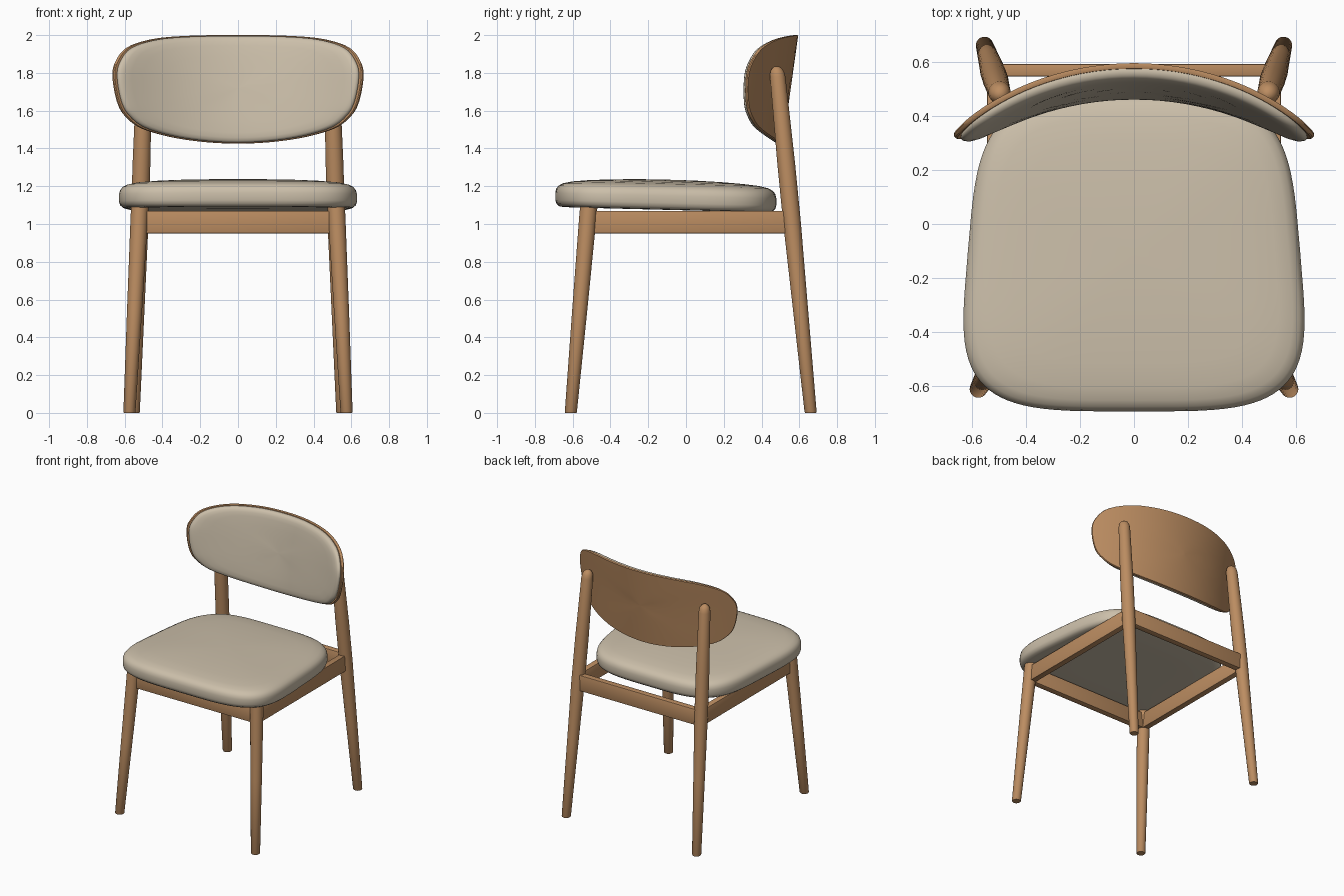
import bpy, bmesh, math
from mathutils import Vector

cube = bpy.data.objects.get("Cube")
if cube:
    bpy.data.objects.remove(cube)


def material(name, rgb):
    m = bpy.data.materials.new(name)
    m.use_nodes = True
    m.diffuse_color = (*rgb, 1)
    m.node_tree.nodes["Principled BSDF"].inputs["Base Color"].default_value = (*rgb, 1)
    return m


wood = material("warm oak", (0.50, 0.265, 0.12))
fabric = material("beige upholstery", (0.60, 0.52, 0.40))


def finish(name, bm, mat, angle=40):
    bmesh.ops.recalc_face_normals(bm, faces=bm.faces)
    mesh = bpy.data.meshes.new(name)
    bm.to_mesh(mesh)
    bm.free()
    mesh.materials.append(mat)
    ob = bpy.data.objects.new(name, mesh)
    bpy.context.collection.objects.link(ob)
    bpy.ops.object.select_all(action='DESELECT')
    ob.select_set(True)
    bpy.context.view_layer.objects.active = ob
    bpy.ops.object.shade_smooth_by_angle(angle=math.radians(angle))
    return ob


def loft(name, rings, mat, angle=40):
    """Skin a stack of closed rings and cap both ends."""
    bm = bmesh.new()
    loops = [[bm.verts.new(p) for p in ring] for ring in rings]
    n = len(loops[0])
    for a, b in zip(loops, loops[1:]):
        for i in range(n):
            j = (i + 1) % n
            bm.faces.new((a[i], a[j], b[j], b[i]))
    bm.faces.new(loops[0])
    bm.faces.new(loops[-1])
    return finish(name, bm, mat, angle)


def pad(name, outline, layers, place, mat, angle=40):
    """Scaled copies of an outline, each pushed to its own depth."""
    rings = [[place(u * s, v * s, d) for u, v in outline] for s, d in layers]
    return loft(name, rings, mat, angle)


def leg(name, foot, top, profile):
    """Round leg; profile holds (fraction of height, radius)."""
    foot, top = Vector(foot), Vector(top)
    rings = []
    for t, r in profile:
        c = foot.lerp(top, t)
        rings.append([c + Vector((r * math.cos(a), r * math.sin(a), 0))
                      for a in (math.tau * k / 32 for k in range(32))])
    return loft(name, rings, wood)


def rail(name, centre, size):
    bm = bmesh.new()
    bmesh.ops.create_cube(bm, size=1)
    for v in bm.verts:
        v.co = Vector(c + s * k for c, s, k in zip(centre, size, v.co))
    bmesh.ops.bevel(bm, geom=bm.edges[:], offset=0.004, segments=2, affect='EDGES', profile=0.5)
    return finish(name, bm, wood)


# Legs
for side, s in (("left", 1), ("right", -1)):
    leg(f"front_leg_{side}", (0.575 * s, -0.61, 0), (0.52 * s, -0.515, 1.09),
        [(0, 0.029), (0.004, 0.032), (0.5, 0.040), (0.95, 0.046), (1, 0.046)])
    leg(f"back_leg_{side}", (0.552 * s, 0.66, 0), (0.495 * s, 0.48, 1.835),
        [(0, 0.029), (0.003, 0.032), (0.3, 0.040), (0.55, 0.047), (0.72, 0.047),
         (0.97, 0.041), (0.985, 0.036), (0.994, 0.026), (1, 0.01)])
    rail(f"side_rail_{side}", (0.52 * s, 0.022, 1.01), (0.046, 1.06, 0.12))

rail("front_rail", (0, -0.515, 1.01), (1.03, 0.046, 0.12))
rail("back_rail", (0, 0.568, 1.01), (1.03, 0.046, 0.12))

# Seat cushion: rounded square, narrower at the back, gently domed
seat_outline = []
for k in range(96):
    a = math.tau * k / 96
    c, s = math.cos(a), math.sin(a)
    u = math.copysign(abs(c) ** 0.5, c)
    v = math.copysign(abs(s) ** 0.5, s)
    y = 0.585 * v
    seat_outline.append((u * (0.614 - 0.085 * y), y))

seat_layers = [(0.02, 1.075), (0.5, 1.075), (0.92, 1.076), (0.965, 1.080), (0.99, 1.093),
               (1, 1.112), (1, 1.150), (0.992, 1.172), (0.97, 1.189), (0.93, 1.202),
               (0.85, 1.213), (0.7, 1.222), (0.5, 1.229), (0.25, 1.234), (0.02, 1.235)]
pad("seat_cushion", seat_outline, seat_layers,
    lambda u, v, d: (u, v - 0.107, d - 0.025 * v), fabric, 60)

# Backrest outline: half shape, smoothed and mirrored
half = [(0, 0.28), (0.25, 0.277), (0.45, 0.26), (0.59, 0.215), (0.652, 0.14), (0.668, 0.06),
        (0.645, -0.07), (0.60, -0.15), (0.50, -0.22), (0.28, -0.274), (0, -0.295)]
ext = [(-half[1][0], half[1][1])] + half + [(-half[-2][0], half[-2][1])]
right = []
for p0, p1, p2, p3 in zip(ext, ext[1:], ext[2:], ext[3:]):
    for t in (0, 0.2, 0.4, 0.6, 0.8):
        right.append(tuple(0.5 * (2 * b + (c - a) * t + (2 * a - 5 * b + 4 * c - d) * t * t
                                  + (3 * b - a - 3 * c + d) * t ** 3)
                           for a, b, c, d in zip(p0, p1, p2, p3)))
right.append(half[-1])
back_outline = right + [(-x, z) for x, z in reversed(right[1:-1])]

RADIUS = 1.07


def on_back(u, v, d):
    """Wrap onto a leaning cylinder; d is the depth towards the sitter."""
    sin = u / RADIUS
    cos = math.sqrt(1 - sin * sin)
    y = 0.555 - RADIUS * (1 - cos) + 0.14 * v
    return (u - d * sin, y - d * cos, 1.72 + v)


steps = [0.02, 0.2, 0.4, 0.6, 0.8, 0.93]
shell_layers = ([(s, 0) for s in steps] + [(0.994, 0), (1, 0.005), (1, 0.015), (0.994, 0.02)]
                + [(s, 0.02) for s in reversed(steps)])
pad("backrest_shell", back_outline, shell_layers, on_back, wood)

pad_layers = ([(s, 0.018) for s in steps]
              + [(0.972, 0.018), (0.982, 0.026), (0.982, 0.036), (0.97, 0.046), (0.945, 0.053),
                 (0.89, 0.059), (0.8, 0.062), (0.6, 0.064), (0.4, 0.065), (0.2, 0.065), (0.02, 0.065)])
pad("backrest_cushion", back_outline, pad_layers, on_back, fabric, 60)
